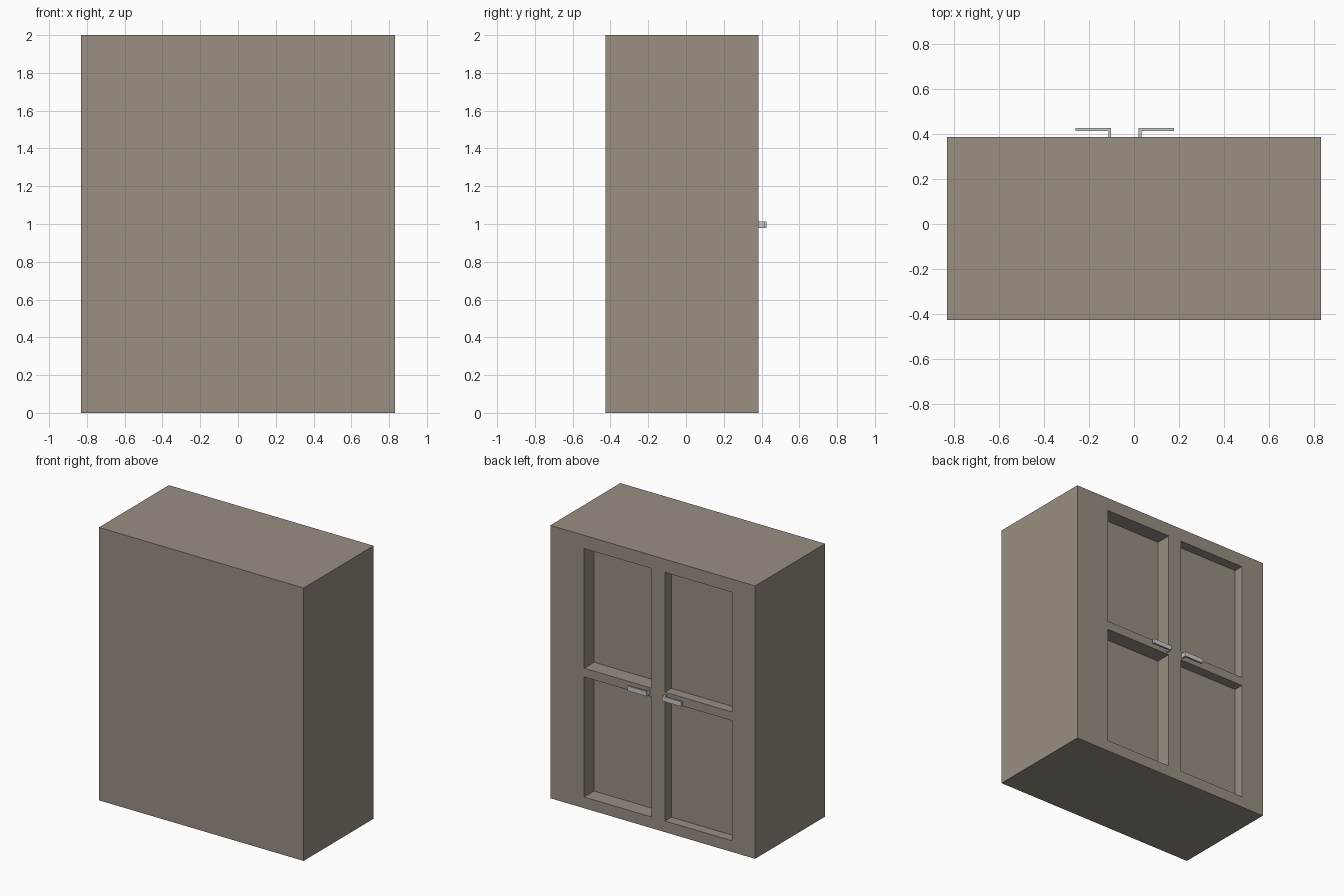
import bpy, bmesh
from mathutils import Vector

if "Cube" in bpy.data.objects:
    bpy.data.objects.remove(bpy.data.objects["Cube"])

BACK, FACE, TIP = -0.425, 0.385, 0.425


def box(name, lo, hi):
    lo, hi = Vector(lo), Vector(hi)
    bm = bmesh.new()
    bmesh.ops.create_cube(bm, size=1)
    for v in bm.verts:
        v.co = (lo + hi) / 2 + v.co * (hi - lo)
    return finish(name, bm)


def finish(name, bm):
    mesh = bpy.data.meshes.new(name)
    bm.to_mesh(mesh)
    bm.free()
    obj = bpy.data.objects.new(name, mesh)
    bpy.context.collection.objects.link(obj)
    return obj


def extrude_profile(name, points, z0, z1):
    bm = bmesh.new()
    face = bm.faces.new([bm.verts.new((x, y, z0)) for x, y in points])
    new = bmesh.ops.extrude_face_region(bm, geom=[face])["geom"]
    bmesh.ops.translate(bm, vec=(0, 0, z1 - z0),
                        verts=[g for g in new if isinstance(g, bmesh.types.BMVert)])
    bmesh.ops.recalc_face_normals(bm, faces=bm.faces)
    return finish(name, bm)


# Cabinet body
body = box("cabinet_body", (-0.83, BACK, 0), (0.83, FACE, 2))
wood = bpy.data.materials.new("taupe_wood")
wood.diffuse_color = (0.32, 0.275, 0.223, 1)
wood.use_nodes = True
wood.node_tree.nodes["Principled BSDF"].inputs["Base Color"].default_value = wood.diffuse_color
body.data.materials.append(wood)

# Recessed door panels: (x range, depth) for each door, two rows
cutters = []
for x0, x1, depth in ((-0.643, -0.099, 0.073), (0.012, 0.556, 0.115)):
    for z0, z1 in ((0.082, 0.962), (1.026, 1.903)):
        cutter = box("panel_cutter", (x0, FACE - depth, z0), (x1, FACE + 0.1, z1))
        cutter.hide_render = True
        cutters.append(cutter)
        mod = body.modifiers.new("panel", "BOOLEAN")
        mod.operation = "DIFFERENCE"
        mod.solver = "EXACT"
        mod.object = cutter

# Bake the recesses and drop the cutters
bpy.context.view_layer.update()
baked = bpy.data.meshes.new_from_object(
    body.evaluated_get(bpy.context.evaluated_depsgraph_get()))
body.modifiers.clear()
body.data = baked
for cutter in cutters:
    bpy.data.objects.remove(cutter)

# L-shaped door handles, pointing away from the centre stile
for name, x, s in (("left_handle", -0.102, -1), ("right_handle", 0.021, 1)):
    profile = [(0, FACE), (0.012, FACE), (0.012, 0.412),
               (0.157, 0.412), (0.157, TIP), (0, TIP)]
    extrude_profile(name, [(x + s * px, py) for px, py in profile], 0.978, 1.012)
